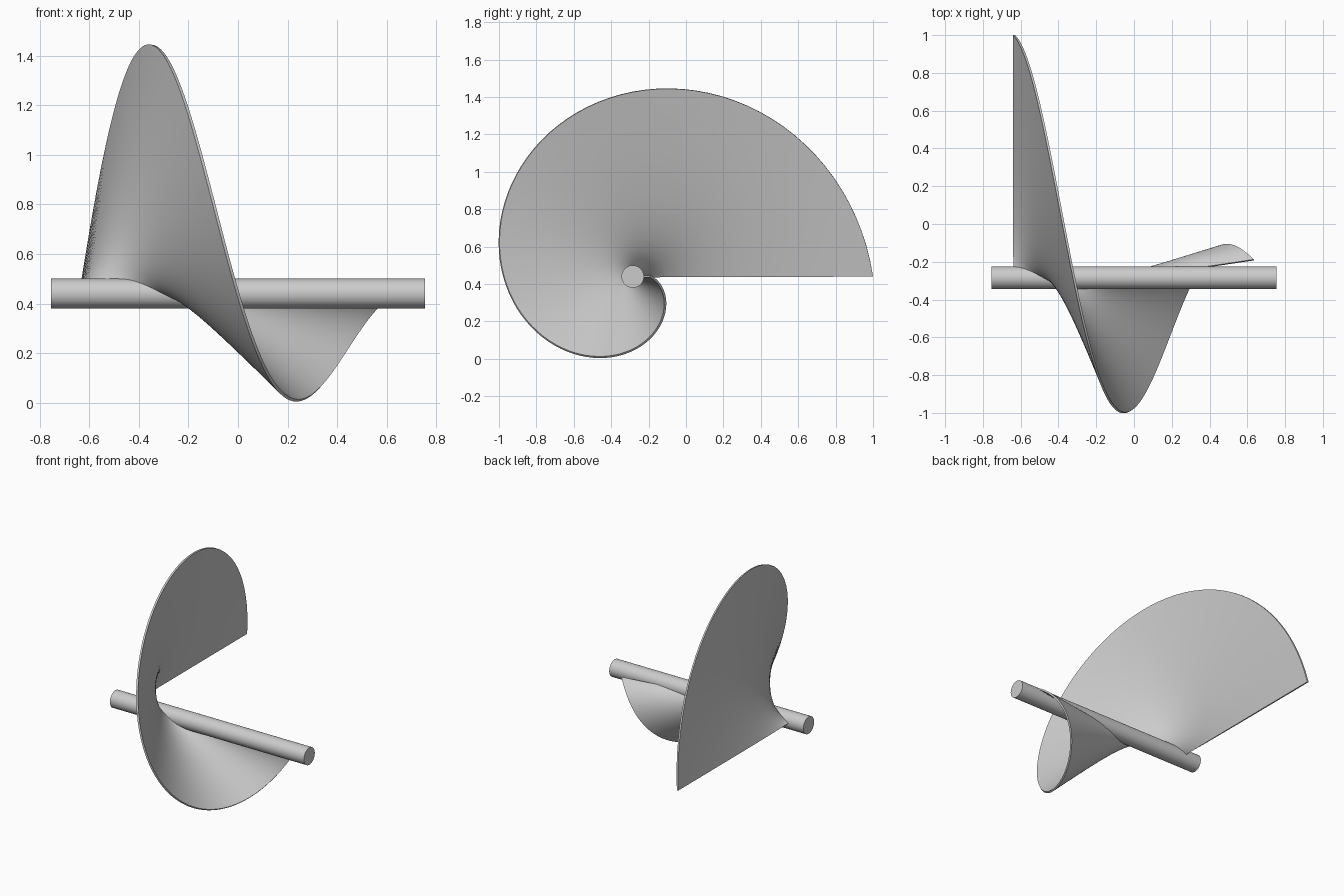
import bpy
import bmesh
from math import cos, sin, tau, pi
from mathutils import Matrix

default = bpy.data.objects.get("Cube")
if default:
    bpy.data.objects.remove(default, do_unlink=True)

AXIS_Y, AXIS_Z = -0.285, 0.44      # line of the shaft
SHAFT_RADIUS, SHAFT_LENGTH = 0.06, 1.51
START_X = -0.635                   # where the blade begins
RIM_PITCH, ROOT_PITCH = 1.27, 0.635
RIM_START, RIM_END = 1.285, 0.095  # blade radius shrinks over one turn
TURN_STEPS, RADIAL_STEPS = 96, 12

grey = bpy.data.materials.new("plain grey")
grey.use_nodes = True
colour = (0.6, 0.6, 0.6, 1)
grey.diffuse_color = colour
grey.node_tree.nodes["Principled BSDF"].inputs["Base Color"].default_value = colour


def finish(name, bm):
    """Turn a bmesh into a smooth grey object."""
    mesh = bpy.data.meshes.new(name)
    bmesh.ops.recalc_face_normals(bm, faces=bm.faces)
    bm.to_mesh(mesh)
    bm.free()
    mesh.materials.append(grey)
    obj = bpy.data.objects.new(name, mesh)
    bpy.context.collection.objects.link(obj)
    bpy.ops.object.select_all(action="DESELECT")
    obj.select_set(True)
    bpy.context.view_layer.objects.active = obj
    bpy.ops.object.shade_smooth_by_angle(angle=pi / 6)
    return obj


# Shaft: a round bar along x
bm = bmesh.new()
bmesh.ops.create_cone(
    bm, cap_ends=True, segments=48, radius1=SHAFT_RADIUS, radius2=SHAFT_RADIUS,
    depth=SHAFT_LENGTH,
    matrix=Matrix.Translation((0, AXIS_Y, AXIS_Z)) @ Matrix.Rotation(pi / 2, 4, "Y"))
finish("shaft", bm)


# Blade: straight rulings from the slow root line to the fast spiral rim
def blade_point(t, s):
    rim_x = START_X + RIM_PITCH * t
    root_x = START_X + ROOT_PITCH * t
    radius = s * (RIM_START + (RIM_END - RIM_START) * t)
    return (root_x + (rim_x - root_x) * s,
            AXIS_Y + radius * cos(tau * t),
            AXIS_Z + radius * sin(tau * t))


bm = bmesh.new()
rows = []
for i in range(TURN_STEPS + 1):
    t = i / TURN_STEPS
    # rulings are sampled more densely near the root
    rows.append([bm.verts.new(blade_point(t, 0.02 + 0.98 * (j / RADIAL_STEPS) ** 1.5))
                 for j in range(RADIAL_STEPS + 1)])
for a, b in zip(rows, rows[1:]):
    for j in range(RADIAL_STEPS):
        bm.faces.new((a[j], a[j + 1], b[j + 1], b[j]))
blade = finish("spiral_blade", bm)
thick = blade.modifiers.new("thickness", "SOLIDIFY")
thick.thickness = 0.012
thick.offset = 0
bpy.ops.object.modifier_apply(modifier=thick.name)
bpy.ops.object.shade_smooth_by_angle(angle=pi / 6)
